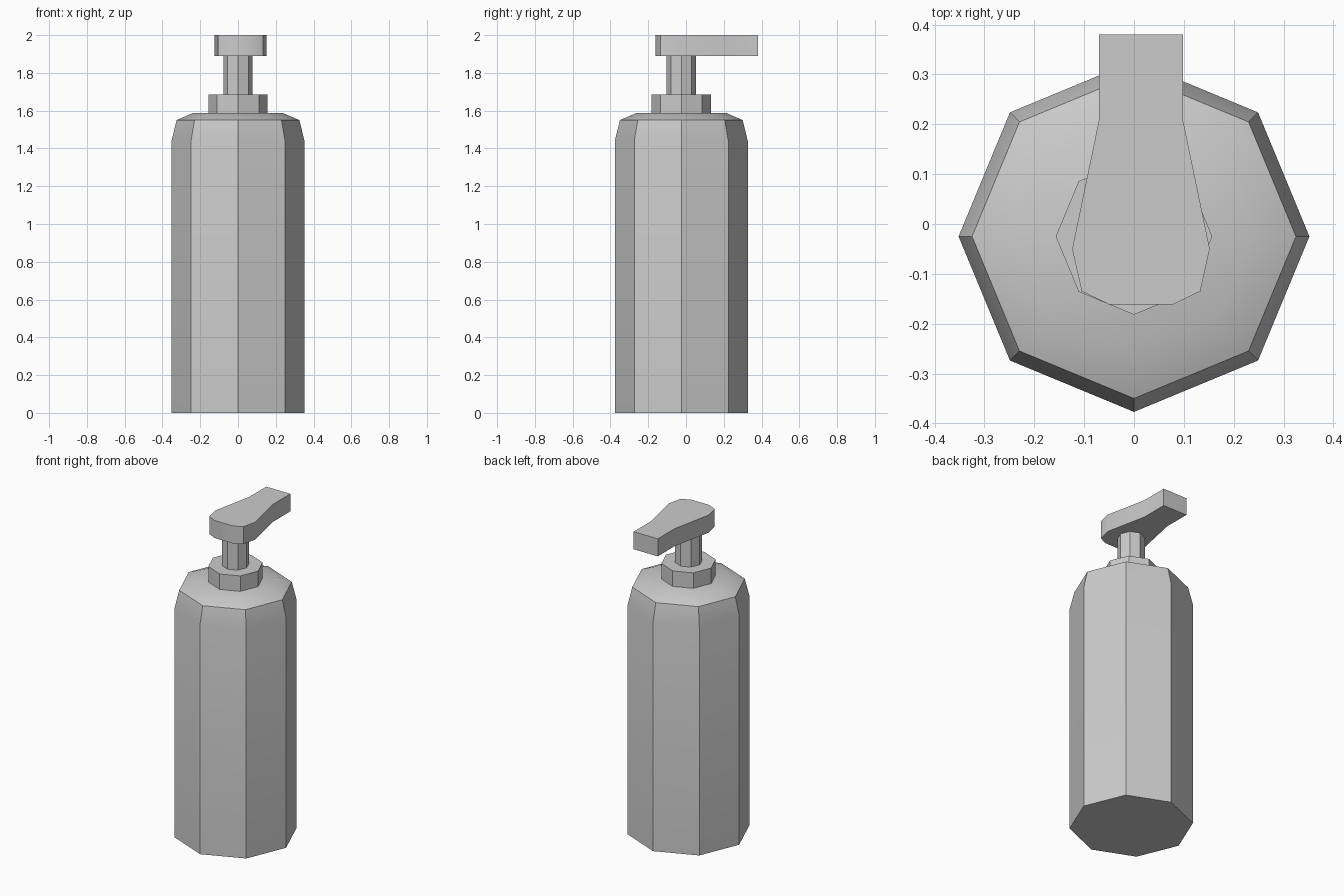
import bpy, bmesh, math

cube = bpy.data.objects.get("Cube")
if cube:
    bpy.data.objects.remove(cube, do_unlink=True)

AXIS_Y = -0.025  # the bottle axis sits forward of the spout's midpoint
SIDES = 8

grey = bpy.data.materials.new("light_grey_plastic")
grey.use_nodes = True
colour = (0.6, 0.6, 0.6, 1)
grey.diffuse_color = colour
grey.node_tree.nodes["Principled BSDF"].inputs["Base Color"].default_value = colour


def finish(name, bm):
    bmesh.ops.recalc_face_normals(bm, faces=bm.faces)
    mesh = bpy.data.meshes.new(name)
    bm.to_mesh(mesh)
    bm.free()
    mesh.materials.append(grey)
    obj = bpy.data.objects.new(name, mesh)
    bpy.context.collection.objects.link(obj)
    bpy.ops.object.select_all(action="DESELECT")
    obj.select_set(True)
    bpy.context.view_layer.objects.active = obj
    bpy.ops.object.shade_smooth_by_angle(angle=math.radians(30))
    return obj


def lathe(name, profile):
    """Eight-sided solid from (radius, height) pairs, capped at both ends."""
    bm = bmesh.new()
    rings = []
    for r, z in profile:
        angles = [math.tau * i / SIDES for i in range(SIDES)]
        rings.append([bm.verts.new((r * math.cos(a), AXIS_Y + r * math.sin(a), z))
                      for a in angles])
    for low, high in zip(rings, rings[1:]):
        for i in range(SIDES):
            j = (i + 1) % SIDES
            bm.faces.new((low[i], low[j], high[j], high[i]))
    bm.faces.new(rings[0])
    bm.faces.new(rings[-1])
    return finish(name, bm)


# Bottle with a tapered shoulder, then the collar and pump stem
lathe("bottle_body", [(0.352, 0), (0.352, 1.44), (0.325, 1.55), (0.237, 1.588)])
lathe("collar", [(0.157, 1.58), (0.157, 1.685)])
lathe("pump_stem", [(0.078, 1.68), (0.078, 1.895)])

# Pump head: half outline mirrored about its own centre line, extruded upward
HEAD_X = 0.014
half = [(0.063, -0.162), (0.119, -0.135), (0.138, -0.05), (0.084, 0.21), (0.084, 0.38)]
outline = half + [(-x, y) for x, y in reversed(half)]
bm = bmesh.new()
base = bm.faces.new([bm.verts.new((HEAD_X + x, y, 1.89)) for x, y in outline])
top = bmesh.ops.extrude_face_region(bm, geom=[base], use_keep_orig=True)
bmesh.ops.translate(bm, vec=(0, 0, 0.11),
                    verts=[v for v in top["geom"] if isinstance(v, bmesh.types.BMVert)])
finish("pump_head", bm)
